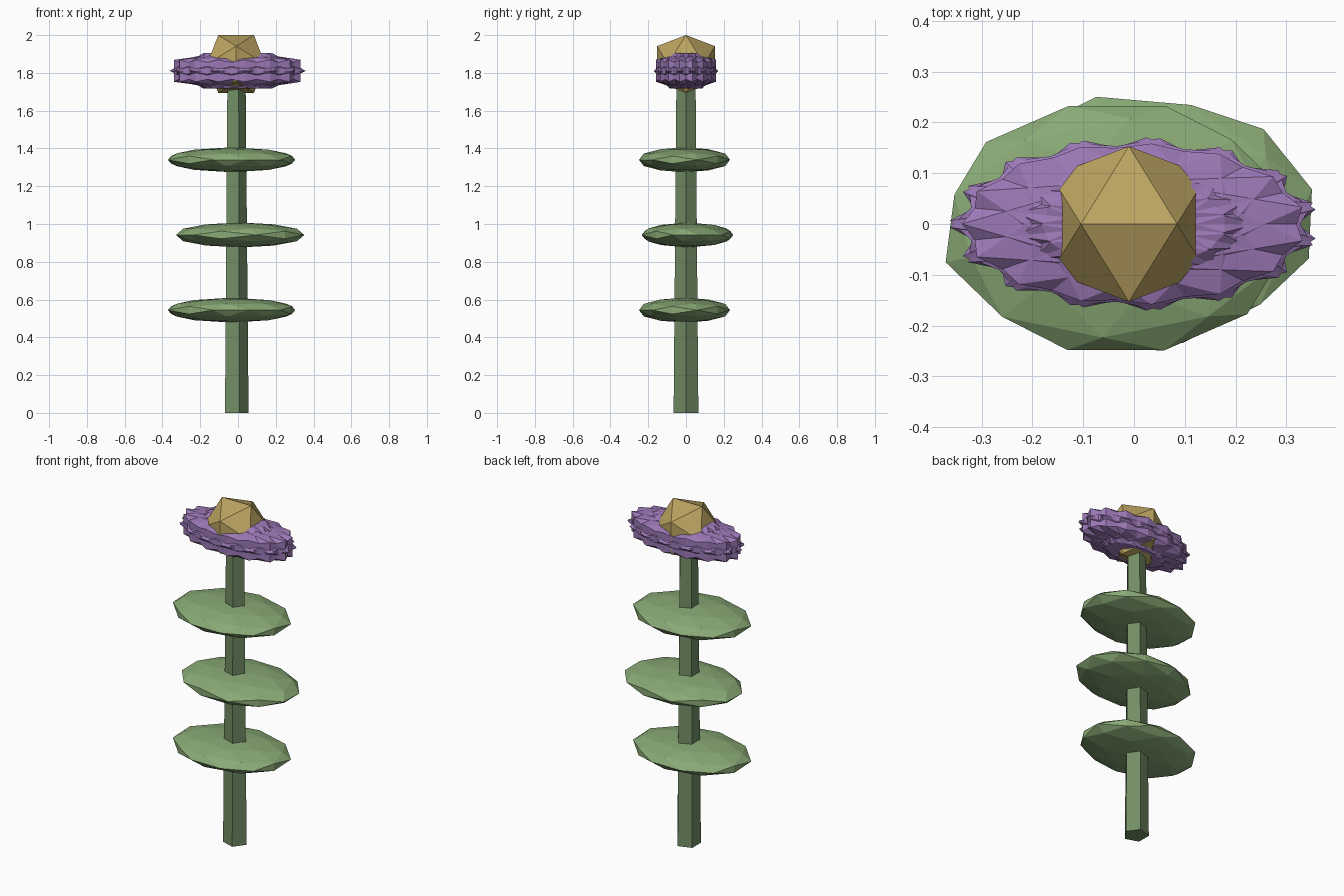
import bpy, bmesh
from math import radians, cos, sin, tau, pi
from mathutils import Matrix

if "Cube" in bpy.data.objects:
    bpy.data.objects.remove(bpy.data.objects["Cube"])


def material(name, rgb):
    m = bpy.data.materials.new(name)
    m.diffuse_color = (*rgb, 1)
    m.use_nodes = True
    m.node_tree.nodes["Principled BSDF"].inputs["Base Color"].default_value = m.diffuse_color
    return m


def finish(bm, name, mat):
    mesh = bpy.data.meshes.new(name)
    bm.to_mesh(mesh)
    bm.free()
    mesh.materials.append(mat)
    ob = bpy.data.objects.new(name, mesh)
    bpy.context.collection.objects.link(ob)
    return ob


# Icosahedron resting on an edge, spun about z
EDGE_UP = Matrix.Rotation(radians(-31.7175), 4, 'Y')


def add_ico(bm, centre, size, spin, subdivisions):
    mat = (Matrix.Translation(centre) @ Matrix.Diagonal((*size, 1))
           @ Matrix.Rotation(spin, 4, 'Z') @ EDGE_UP)
    bmesh.ops.create_icosphere(bm, subdivisions=subdivisions, radius=1, matrix=mat)


stem_green = material("stem_green", (0.17, 0.27, 0.13))
leaf_green = material("leaf_green", (0.25, 0.40, 0.18))
purple = material("petal_purple", (0.33, 0.19, 0.47))
gold = material("centre_gold", (0.50, 0.37, 0.12))

# Stem: tapered five-sided prism
bm = bmesh.new()
STEM_H = 1.8
bmesh.ops.create_cone(bm, cap_ends=True, segments=5, radius1=0.069, radius2=0.053,
                      depth=STEM_H)
# put one corner on +x
corner = max(bm.verts, key=lambda v: v.co.y)
if abs(corner.co.x) < 0.001 or min(v.co.y for v in bm.verts) < -0.068:
    turn = -pi / 2 if corner.co.y > 0.068 else pi / 2
    bmesh.ops.rotate(bm, verts=bm.verts, matrix=Matrix.Rotation(turn, 3, 'Z'))
bmesh.ops.translate(bm, verts=bm.verts, vec=(-0.013, 0, STEM_H / 2))
finish(bm, "stem", stem_green)

# Leaves: flattened icospheres alternating from side to side
for i in range(3):
    bm = bmesh.new()
    odd = i % 2
    centre = (0.011, 0.008, 0) if odd else (-0.034, -0.008, 0)
    add_ico(bm, (centre[0], centre[1], 0.544 + 0.398 * i), (0.35, 0.25, 0.066),
            radians(14 if odd else 105.6), 2)
    finish(bm, f"leaf_{i + 1}", leaf_green)

# Petals: ring of overlapping stretched icosahedra
N, FLAT = 15, 0.47
for k in range(N):
    a = pi + tau * k / N
    bm = bmesh.new()
    add_ico(bm, (0.06 * cos(a), 0.06 * FLAT * sin(a), 1.811),
            (0.328, 0.328 * FLAT, 0.111), a + pi / 2, 1)
    finish(bm, f"petal_{k + 1}", purple)

# Flower centre
bm = bmesh.new()
add_ico(bm, (-0.01, 0, 1.847), (0.18, 0.18, 0.18), 0, 1)
finish(bm, "flower_centre", gold)
